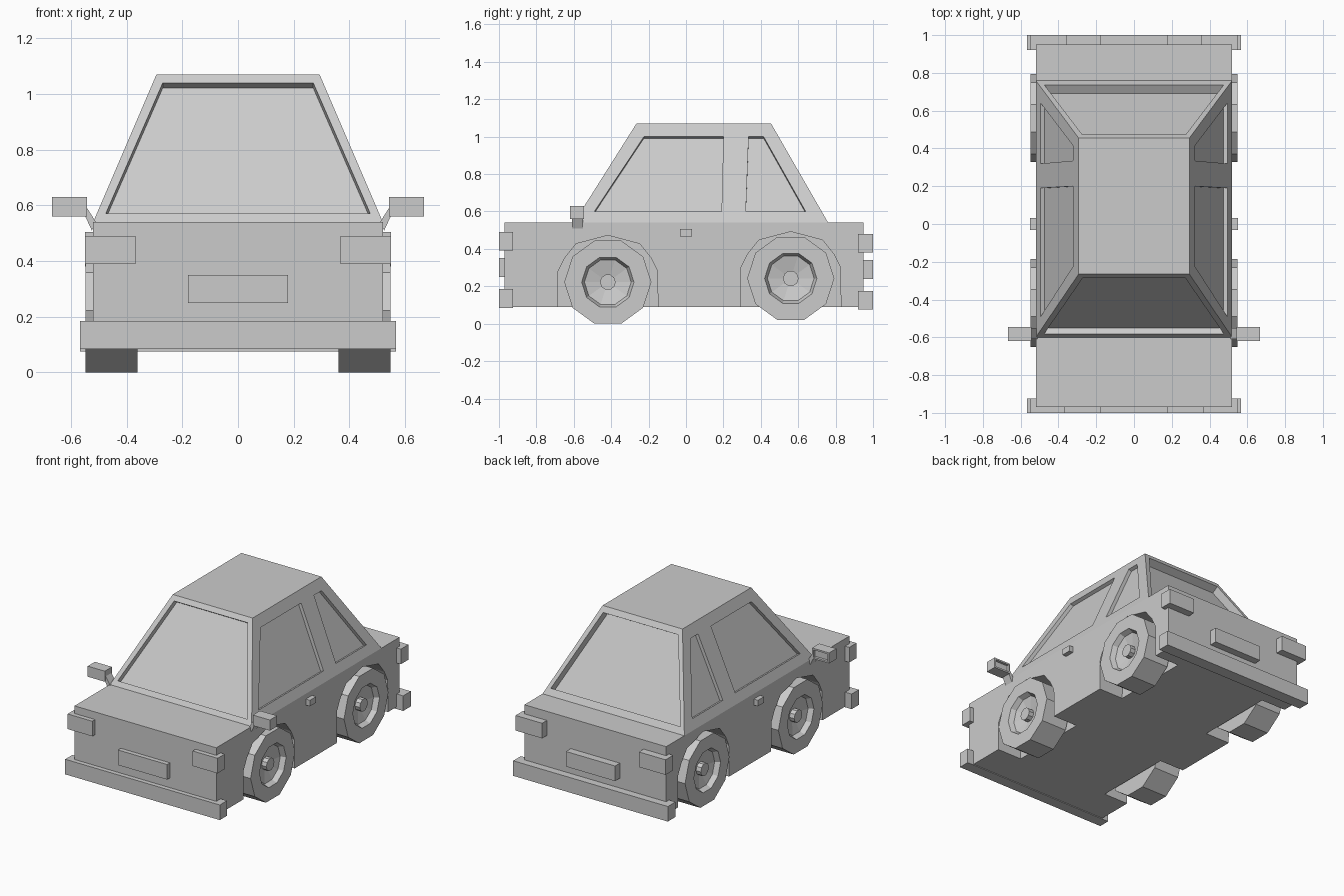
import bpy, bmesh, math
from mathutils import Vector

if "Cube" in bpy.data.objects:
    bpy.data.objects.remove(bpy.data.objects["Cube"])

grey = bpy.data.materials.new("light grey paint")
grey.diffuse_color = (0.6, 0.6, 0.6, 1)
grey.use_nodes = True
grey.node_tree.nodes["Principled BSDF"].inputs["Base Color"].default_value = grey.diffuse_color


def finish(name, bm):
    bmesh.ops.recalc_face_normals(bm, faces=bm.faces[:])
    me = bpy.data.meshes.new(name)
    bm.to_mesh(me)
    bm.free()
    me.materials.append(grey)
    ob = bpy.data.objects.new(name, me)
    bpy.context.collection.objects.link(ob)
    return ob


def loft(name, rings):
    """Closed skin through rings of equal point count, capped at both ends."""
    bm = bmesh.new()
    vs = [[bm.verts.new(p) for p in r] for r in rings]
    n = len(vs[0])
    for a, b in zip(vs, vs[1:]):
        for i in range(n):
            j = (i + 1) % n
            bm.faces.new((a[i], a[j], b[j], b[i]))
    bm.faces.new(vs[0][::-1])
    bm.faces.new(vs[-1])
    return finish(name, bm)


def box(name, x0, x1, y0, y1, z0, z1):
    base = [(x0, y0), (x1, y0), (x1, y1), (x0, y1)]
    return loft(name, [[(x, y, z) for x, y in base] for z in (z0, z1)])


def cut(ob, cutters):
    """Subtract the cutters and remove them."""
    for c in cutters:
        m = ob.modifiers.new("cut", 'BOOLEAN')
        m.operation, m.solver, m.object = 'DIFFERENCE', 'EXACT', c
    bpy.context.view_layer.update()
    dg = bpy.context.evaluated_depsgraph_get()
    me = bpy.data.meshes.new_from_object(ob.evaluated_get(dg))
    ob.modifiers.clear()
    ob.data = me
    me.materials.clear()
    me.materials.append(grey)
    for c in cutters:
        bpy.data.objects.remove(c)


axles = {"front": (-0.418, 0.222), "rear": (0.56, 0.242)}
sides = {"left": -1, "right": 1}

# Lower body with wheel arches cut out
body = box("body", -0.52, 0.52, -0.97, 0.95, 0.09, 0.54)
half_arch = [(0.27, -0.25), (0.265, 0.06), (0.23, 0.13), (0.17, 0.205)]
arch = half_arch + [(0, 0.25)] + [(-y, z) for y, z in half_arch[::-1]]
cutters = []
for cy, cz in axles.values():
    for s in sides.values():
        cutters.append(loft("arch_cutter", [[(s * x, cy + y, cz + z) for y, z in arch]
                                            for x in (0.34, 0.7)]))
cut(body, cutters)

# Cabin: tapered block with recessed windows
Z0, Z1 = 0.54, 1.07
cabin = loft("cabin", [
    [(-0.52, -0.60, Z0), (0.52, -0.60, Z0), (0.52, 0.76, Z0), (-0.52, 0.76, Z0)],
    [(-0.293, -0.265, Z1), (0.293, -0.265, Z1), (0.293, 0.455, Z1), (-0.293, 0.455, Z1)]])


def window(points, outward, depth):
    n = Vector(outward).normalized()
    return loft("window_cutter", [[Vector(p) - n * depth for p in points],
                                  [Vector(p) + n * 0.1 for p in points]])


def lerp(a, b, z):
    return a + (b - a) * (z - Z0) / (Z1 - Z0)


def end_window(y0, y1, zb, zt, wb, wt, depth):
    pts = [(x, lerp(y0, y1, z), z) for x, z in ((-wb, zb), (wb, zb), (wt, zt), (-wt, zt))]
    return window(pts, (0, math.copysign(Z1 - Z0, y0), abs(y1 - y0)), depth)


cutters = [end_window(-0.60, -0.265, 0.57, 1.04, 0.475, 0.27, 0.035),
           end_window(0.76, 0.455, 0.58, 1.035, 0.475, 0.275, 0.052)]
for s in sides.values():
    for quad in ([(-0.49, 0.6), (0.19, 0.6), (0.2, 1.0), (-0.225, 1.0)],
                 [(0.32, 0.6), (0.64, 0.6), (0.415, 1.0), (0.335, 1.0)]):
        pts = [(s * lerp(0.52, 0.293, z), y, z) for y, z in quad]
        cutters.append(window(pts, (s * (Z1 - Z0), 0, 0.227), 0.023))
cut(cabin, cutters)

# Bumpers and number plates
box("front_bumper", -0.567, 0.567, -1.0, -0.925, 0.085, 0.185)
box("rear_bumper", -0.567, 0.567, 0.92, 1.0, 0.075, 0.175)
box("front_plate", -0.18, 0.18, -1.0, -0.93, 0.25, 0.35)
box("rear_plate", -0.18, 0.18, 0.92, 1.0, 0.24, 0.34)

for side, s in sides.items():
    # Lamps and door handle
    box(side + "_headlight", s * 0.368, s * 0.55, -1.0, -0.925, 0.39, 0.49)
    box(side + "_tail_light", s * 0.355, s * 0.55, 0.92, 1.0, 0.38, 0.48)
    box(side + "_door_handle", s * 0.5, s * 0.55, -0.033, 0.033, 0.465, 0.505)

    # Wing mirror with recessed glass, on a tapered stalk
    mirror = box(side + "_mirror", s * 0.543, s * 0.668, -0.62, -0.545, 0.56, 0.63)
    cut(mirror, [box("glass_cutter", s * 0.554, s * 0.657, -0.562, -0.5, 0.571, 0.619)])
    stalk = [(0.548, 0.60), (0.548, 0.56), (0.525, 0.51), (0.51, 0.54)]
    loft(side + "_mirror_stalk", [[(s * x, y, z) for x, z in stalk] for y in (-0.61, -0.55)])

    # Ten-sided wheels: tyre, dished rim and hub
    for end, (cy, cz) in axles.items():
        profile = [(0.233, 0.36), (0.233, 0.548), (0.14, 0.548), (0.125, 0.515),
                   (0.042, 0.495), (0.042, 0.53)]
        loft(f"{end}_{side}_wheel", [
            [(s * x, cy + r * math.cos(k * math.pi / 5), cz + r * math.sin(k * math.pi / 5))
             for k in range(10)] for r, x in profile])
